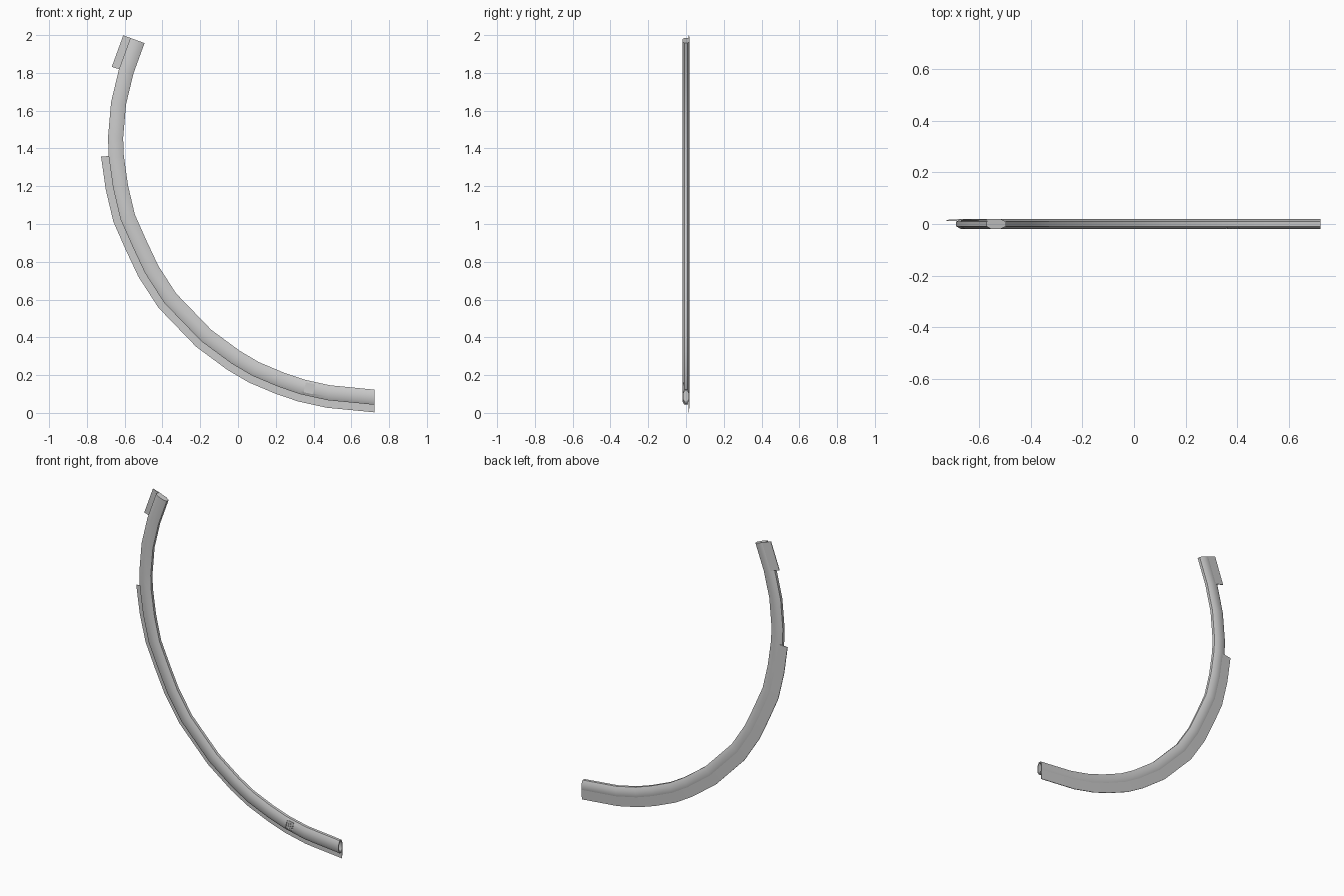
import bpy, bmesh
from mathutils import Vector

if "Cube" in bpy.data.objects:
    bpy.data.objects.remove(bpy.data.objects["Cube"])

# Outer edge of the tube, top end to bottom end, as (x, z)
PATH = [(-.57, 1.985), (-.63, 1.82), (-.672, 1.645), (-.688, 1.46), (-.685, 1.36),
        (-.661, 1.19), (-.622, 1.025), (-.558, .88), (-.492, .74), (-.39, .582),
        (-.195, .38), (-.035, .262), (.075, .197), (.215, .138), (.33, .099),
        (.475, .067), (.722, .043)]
PTS = [Vector(p) for p in PATH]


def frame(i):
    """Point and inward normal at station i."""
    if i == len(PTS) - 1:
        return PTS[i], Vector((0, 1))
    t = (PTS[i + 1] - PTS[max(i - 1, 0)]).normalized()
    return PTS[i], Vector((-t.y, t.x))


def ring(bm, p, n, section):
    return [bm.verts.new((p.x + n.x * r, y, p.y + n.y * r)) for r, y in section]


def bridge(bm, a, b):
    k = len(a)
    for j in range(k):
        bm.faces.new((a[j], a[(j + 1) % k], b[(j + 1) % k], b[j]))


def finish(name, bm):
    bmesh.ops.recalc_face_normals(bm, faces=bm.faces)
    me = bpy.data.meshes.new(name)
    bm.to_mesh(me)
    bm.free()
    ob = bpy.data.objects.new(name, me)
    bpy.context.collection.objects.link(ob)
    return ob


def smooth(ob):
    bpy.ops.object.select_all(action='DESELECT')
    ob.select_set(True)
    bpy.context.view_layer.objects.active = ob
    bpy.ops.object.shade_smooth_by_angle(angle=0.6)


def sweep(name, frames, section, hollow=None):
    """Loft a section along frames; optionally sink a cavity into the last end."""
    bm = bmesh.new()
    rings = [ring(bm, p, n, section) for p, n in frames]
    if hollow:
        p, n = frames[-1]
        rings.append(ring(bm, p, n, hollow))
        rings.append(ring(bm, p - Vector((.1, -.008)), n, hollow))
    for a, b in zip(rings, rings[1:]):
        bridge(bm, a, b)
    bm.faces.new(rings[0])
    bm.faces.new(rings[-1])
    return finish(name, bm)


# Curved tube with flattened octagonal section, open at the bottom end
TUBE = [(0, -.009), (.018, -.019), (.058, -.019), (.08, -.009),
        (.08, .009), (.058, .019), (.018, .019), (0, .009)]
CAVITY = [(.04 + (r - .04) * .84, y * .75) for r, y in TUBE]
every = [frame(i) for i in range(len(PTS))]
tube = sweep("curved_tube", every, TUBE, CAVITY)

# Thin flange along the back: long lower run and short upper tab
FLANGE = [(-.04, .012), (.012, .012), (.022, .0195), (-.04, .016)]
lower = sweep("lower_flange", every[4:], FLANGE)
upper = sweep("upper_flange_tab", every[:2], FLANGE)

# Shallow recess in the front face near the bottom end
t = (PTS[15] - PTS[14]).normalized()
n = Vector((-t.y, t.x))


def patch(name, s0, s1, r0, r1, y0, y1):
    section = [(r0, y0), (r1, y0), (r1, y1), (r0, y1)]
    return sweep(name, [(PTS[14] + t * s, n) for s in (s0, s1)], section)


cutter = patch("recess_cutter", .015, .065, .014, .072, -.03, -.015)
cutter.hide_render = True
cutter.hide_viewport = True
mod = tube.modifiers.new("recess", 'BOOLEAN')
mod.object = cutter
mod.solver = 'EXACT'

# Raised pad and small ribs inside the recess
patch("recess_pad", .019, .061, .018, .068, -.0165, -.014)
for k in range(3):
    patch(f"recess_rib_{k + 1}", .025 + k * .013, .030 + k * .013,
          .024, .056, -.019, -.015)

for ob in (tube, lower, upper):
    smooth(ob)
